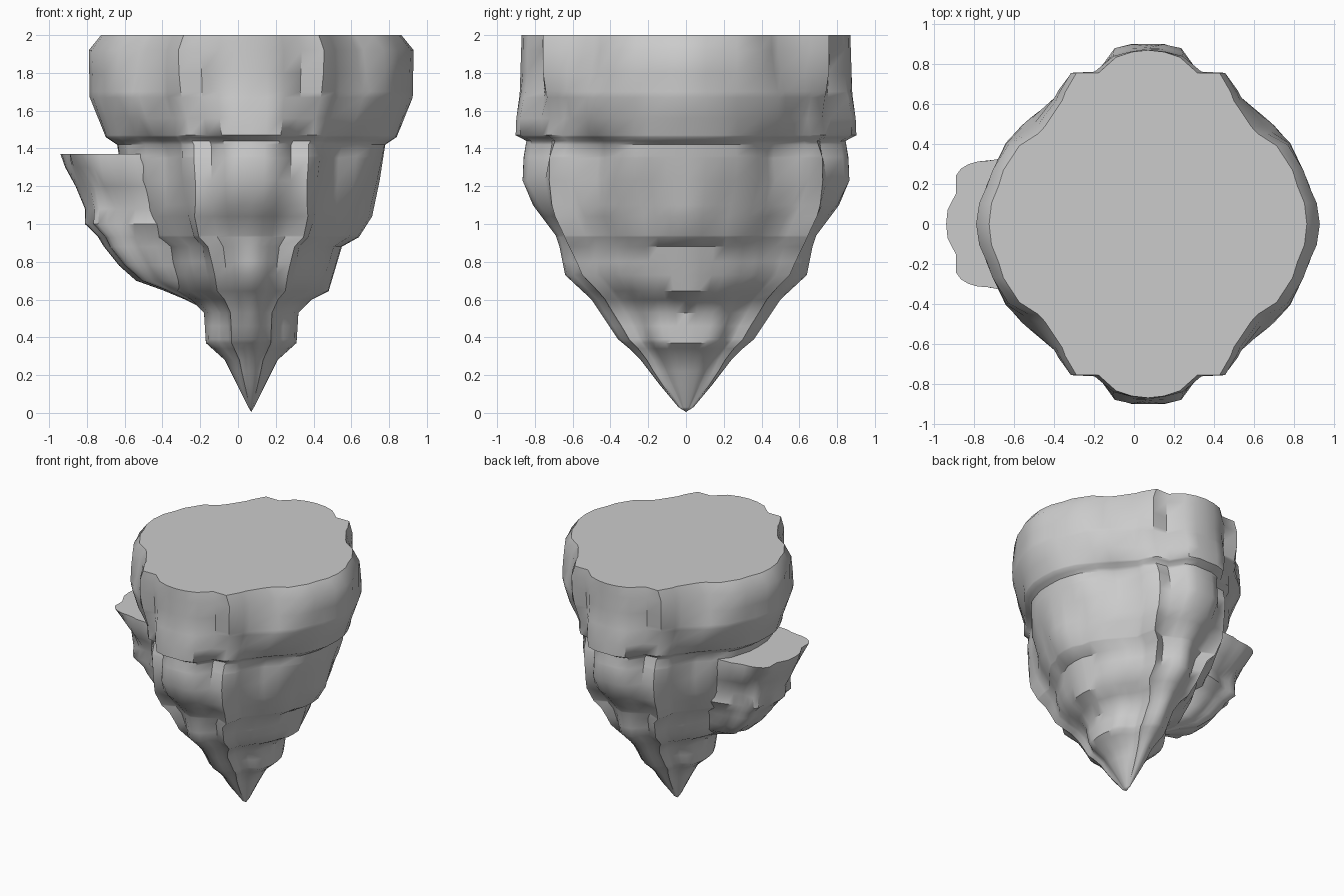
import bpy, bmesh, math
from mathutils import Vector, noise

if "Cube" in bpy.data.objects:
    bpy.data.objects.remove(bpy.data.objects["Cube"])


def interp(pts, z):
    for (z0, r0), (z1, r1) in zip(pts, pts[1:]):
        if z <= z1:
            return r0 + (r1 - r0) * (z - z0) / (z1 - z0)
    return pts[-1][1]


def loft(name, rings, tip):
    """Skin rings from the tip upward and close the top flat."""
    bm = bmesh.new()
    rows = [[bm.verts.new(p) for p in r] for r in rings]
    t = bm.verts.new(tip)
    n = len(rows[0])
    for i in range(n):
        j = (i + 1) % n
        bm.faces.new((t, rows[0][j], rows[0][i]))
        for a, b in zip(rows, rows[1:]):
            bm.faces.new((a[i], a[j], b[j], b[i]))
    bm.faces.new(rows[-1])
    bmesh.ops.recalc_face_normals(bm, faces=bm.faces)
    me = bpy.data.meshes.new(name)
    bm.to_mesh(me)
    bm.free()
    ob = bpy.data.objects.new(name, me)
    bpy.context.collection.objects.link(ob)
    bpy.ops.object.select_all(action='DESELECT')
    bpy.context.view_layer.objects.active = ob
    ob.select_set(True)
    bpy.ops.object.shade_smooth_by_angle(angle=math.radians(40))
    return ob


# Quarter outline of the rock, mirrored to a full bulging section
quarter = [(1, 0), (.985, .12), (.94, .22), (.91, .31), (.81, .45), (.69, .52),
           (.65, .56), (.54, .71), (.52, .76), (.45, .87), (.31, .87),
           (.2, .96), (.1, .99), (0, 1)]
half = quarter + [(-x, y) for x, y in quarter[-2::-1]]
section = half + [(x, -y) for x, y in half[-2:0:-1]]

# Half widths by height
width_x = [(0, 0), (.28, .14), (.37, .24), (.53, .25), (.6, .32), (.645, .41),
           (.88, .48), (.93, .57), (1.04, .64), (1.23, .68), (1.36, .70), (1.42, .71),
           (1.46, .77), (1.67, .855), (1.92, .86), (2, .795)]
width_y = [(0, 0), (.03, .04), (.15, .14), (.28, .24), (.34, .30), (.39, .36), (.6, .50),
           (.73, .64), (.88, .67), (.94, .69), (1.1, .81), (1.23, .86), (1.35, .86),
           (1.44, .845), (1.47, .90), (1.7, .88), (2, .87)]

heights = sorted({z for z, _ in width_x + width_y if z > 0} | {.22, .46, .8, 1.56, 1.8})
rings = []
for z in heights:
    rx, ry = interp(width_x, z), interp(width_y, z)
    ring = []
    for x, y in section:
        # mirrored lumps, fading out on the axes so the silhouette holds
        k = noise.noise(Vector((abs(x) * 3.5, abs(y) * 3.5, z * 3.2)))
        k = 1 + .12 * k * min(1, 2.5 * abs(x * y)) * min(1, (2 - z) * 3)
        ring.append((.07 + x * rx * k, y * ry * k, z))
    rings.append(ring)
loft("main_rock", rings, (.07, 0, 0.005))

# Side ledge: outer edge x and half depth by height
outer = [(.6, -.28), (.65, -.40), (.70, -.54), (.78, -.63), (.88, -.71), (.93, -.74), (1.0, -.81),
         (1.08, -.81), (1.2, -.86), (1.3, -.915), (1.37, -.94)]
depth = [(.6, .05), (.7, .16), (.8, .21), (.93, .235), (1.0, .28), (1.1, .29),
         (1.25, .31), (1.37, .335)]
rings = []
for z, xo in outer:
    rx, ry = (-.2 - xo) / 2 + .02, interp(depth, z)
    ring = []
    for i in range(48):
        a = math.tau * i / 48
        c, s = math.cos(a), math.sin(a)
        k = 1 + .22 * abs(s) * noise.noise(Vector((c * 2.5, abs(s) * 2.5, z * 5)))
        k += .025 * math.cos(8 * a) - .025
        x = math.copysign(abs(c) ** .8, c)
        y = math.copysign(abs(s) ** .75, s)
        ring.append((xo + rx + x * rx * k, y * ry * k, z))
    rings.append(ring)
loft("side_ledge", rings, (-.22, 0, .57))
